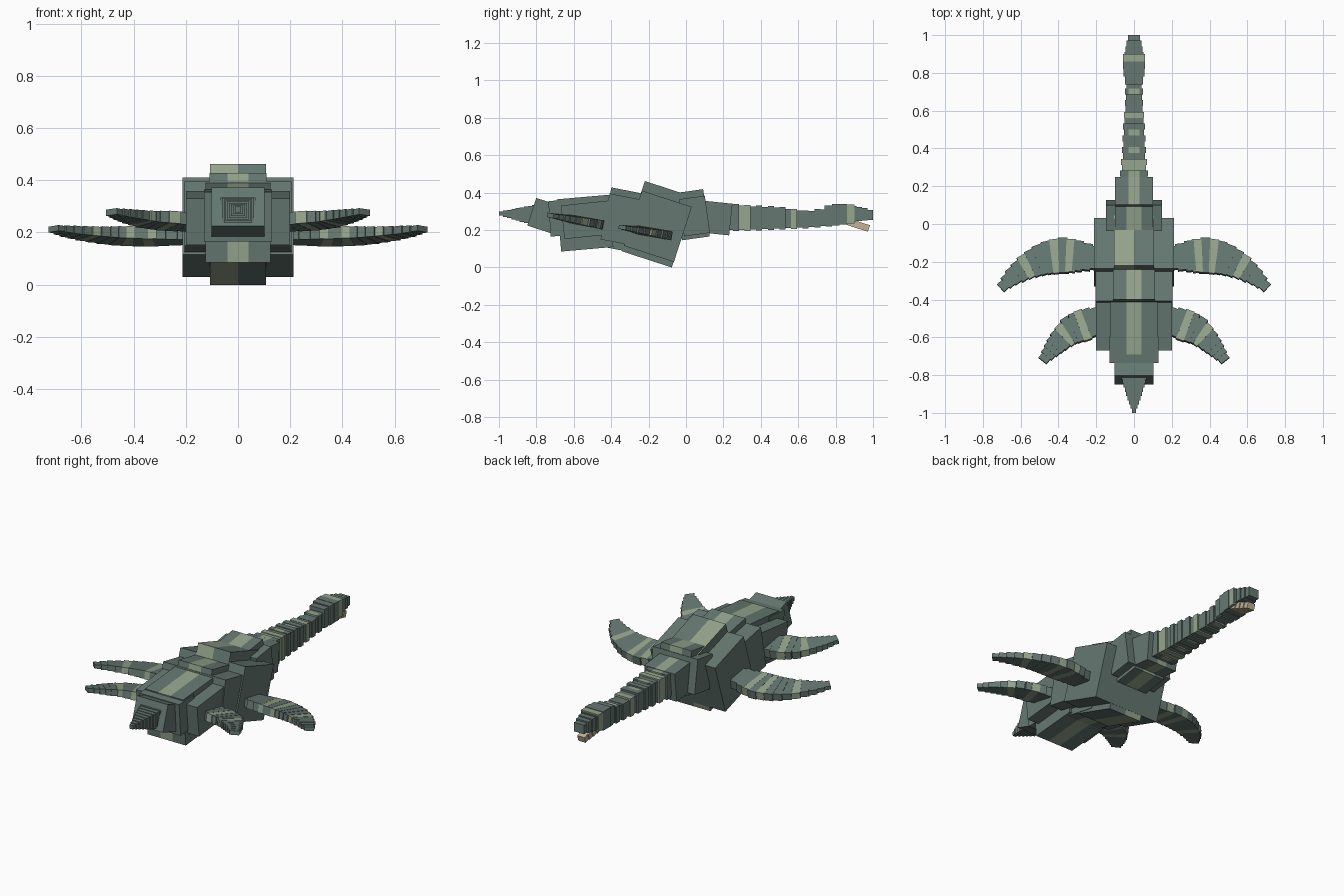
import bpy
import bmesh
from math import atan2, radians
from mathutils import Matrix, Vector

if "Cube" in bpy.data.objects:
    bpy.data.objects.remove(bpy.data.objects["Cube"], do_unlink=True)


def material(name, rgb):
    m = bpy.data.materials.new(name)
    m.use_nodes = True
    col = tuple((c / 255) ** 2.2 for c in rgb) + (1,)
    m.diffuse_color = col
    bsdf = m.node_tree.nodes["Principled BSDF"]
    bsdf.inputs["Base Color"].default_value = col
    bsdf.inputs["Roughness"].default_value = 0.9
    return m


SKIN = material("grey green skin", (101, 119, 112))
PALE = material("pale green stripe", (148, 164, 140))
BONE = material("bone teeth", (190, 178, 148))
MATS = [SKIN, PALE, BONE]


def add_box(bm, size, matrix, mat=0, stripe=None):
    """Box of a given size; an optional lengthwise stripe covers an x range."""
    part = bmesh.new()
    bmesh.ops.create_cube(part, size=1, matrix=Matrix.Diagonal((*size, 1)))
    if stripe:
        for x in stripe:
            if abs(x) < size[0] / 2 - 0.001:
                bmesh.ops.bisect_plane(part, geom=part.verts[:] + part.edges[:] + part.faces[:],
                                       plane_co=(x, 0, 0), plane_no=(1, 0, 0))
    part.normal_update()
    for f in part.faces:
        f.material_index = mat
        if stripe and abs(f.normal.x) < 0.5 and stripe[0] < f.calc_center_median().x < stripe[1]:
            f.material_index = 1
    part.transform(matrix)
    mesh = bpy.data.meshes.new("part")
    part.to_mesh(mesh)
    part.free()
    bm.from_mesh(mesh)
    bpy.data.meshes.remove(mesh)


def finish(name, bm):
    mesh = bpy.data.meshes.new(name)
    bm.to_mesh(mesh)
    bm.free()
    for m in MATS:
        mesh.materials.append(m)
    ob = bpy.data.objects.new(name, mesh)
    bpy.context.scene.collection.objects.link(ob)
    return ob


def block(name, y, z, half, length, height, pitch, stripe=None, mat=0):
    bm = bmesh.new()
    mat4 = Matrix.Translation((0, y, z)) @ Matrix.Rotation(radians(pitch), 4, 'X')
    add_box(bm, (2 * half, length, height), mat4, mat, stripe)
    return finish(name, bm)


def sample(rows, t):
    """Linear interpolation through evenly spaced rows, t from 0 to 1."""
    s = min(max(t, 0), 1) * (len(rows) - 1)
    i = min(int(s), len(rows) - 2)
    return [a + (b - a) * (s - i) for a, b in zip(rows[i], rows[i + 1])]


# Trunk: paired wide and tall blocks
SPINE = (-0.04, 0.04)
block("chest_core", -0.148, 0.231, 0.107, 0.28, 0.395, -18, (-0.107, 0))
block("chest_sides", -0.15, 0.22, 0.213, 0.28, 0.31, -18)
block("belly_core", -0.312, 0.248, 0.11, 0.24, 0.32, -11, SPINE)
block("belly_sides", -0.315, 0.25, 0.205, 0.24, 0.25, -11)
block("hip_core", -0.54, 0.237, 0.125, 0.28, 0.28, 5, SPINE)
block("hip_sides", -0.53, 0.255, 0.2, 0.26, 0.18, 6)
block("rump", -0.66, 0.265, 0.13, 0.14, 0.19, 4)
block("tail_base", -0.763, 0.278, 0.102, 0.13, 0.155, -18)

# Shoulders leading into the neck
block("shoulder_core", 0.035, 0.282, 0.1, 0.15, 0.255, 8, SPINE)
block("shoulder_sides", 0.045, 0.275, 0.147, 0.14, 0.2, 8)
block("neck_root", 0.165, 0.264, 0.1, 0.15, 0.17, -6, (-0.03, 0.03))


def stepped_run(name, rows, y0, y1, count, pale=(), stripes=(), ripple=0.0):
    """Row of boxes along y; rows hold half width, bottom and top."""
    bm = bmesh.new()
    step = (y1 - y0) / count
    for i in range(count):
        half, low, high = sample(rows, (i + 0.5) / count)
        swell = ripple if i % 2 else -ripple
        mat4 = Matrix.Translation((0, y0 + step * (i + 0.5), (low + high) / 2))
        add_box(bm, (2 * (half + swell), abs(step) * 1.02, high - low + 2 * swell),
                mat4, 1 if i in pale else 0,
                (-0.03, 0.03) if i in stripes else None)
    return finish(name, bm)


# Tail, neck and head
stepped_run("tail", [(0.07, 0.222, 0.335), (0.042, 0.25, 0.318), (0.008, 0.28, 0.297)],
            -0.8, -1.0, 9)
stepped_run("neck", [(0.074, 0.196, 0.34), (0.062, 0.2, 0.33), (0.056, 0.206, 0.322),
                     (0.045, 0.212, 0.302), (0.042, 0.222, 0.318)],
            0.22, 0.78, 18, pale=(2, 3, 11), stripes=(0, 1, 5, 8, 15), ripple=0.003)
stepped_run("head", [(0.044, 0.226, 0.328), (0.06, 0.225, 0.342), (0.056, 0.24, 0.336)],
            0.74, 0.9, 4, pale=(3,))
stepped_run("snout", [(0.052, 0.244, 0.332), (0.044, 0.25, 0.322), (0.028, 0.256, 0.304)],
            0.88, 1.0, 4)

# Bone coloured lower jaw with stepped teeth
bm = bmesh.new()
for i in range(4):
    add_box(bm, (0.084 - 0.012 * i, 0.03, 0.036),
            Matrix.Translation((0, 0.88 + 0.028 * i, 0.24 - 0.009 * i))
            @ Matrix.Rotation(radians(-18), 4, 'X'), 2)
finish("lower_jaw", bm)


def flipper(name, side, rows, z, slope, count, pale):
    """Curved paddle of overlapping slabs; rows hold x, y, chord, thickness."""
    bm = bmesh.new()
    y_ref = rows[0][1]
    for i in range(count):
        t = (i + 0.5) / count
        x, y, chord, thick = sample(rows, t)
        a, b = sample(rows, t - 0.08), sample(rows, t + 0.08)
        yaw = atan2(b[1] - a[1], b[0] - a[0])
        run = Vector((rows[-1][0] - rows[0][0], rows[-1][1] - rows[0][1])).length
        mat4 = (Matrix.Translation((x, y, z - slope * (y - y_ref)))
                @ Matrix.Rotation(-atan2(slope, 1), 4, 'X')
                @ Matrix.Rotation(yaw, 4, 'Z'))
        add_box(bm, (run / count * 1.35, chord, thick), mat4, 1 if i in pale else 0)
    if side < 0:
        bm.transform(Matrix.Diagonal((-1, 1, 1, 1)))
        bmesh.ops.reverse_faces(bm, faces=bm.faces[:])
    return finish(name, bm)


FRONT = [(0.18, -0.185, 0.11, 0.05), (0.29, -0.172, 0.16, 0.05), (0.38, -0.168, 0.19, 0.048),
         (0.47, -0.182, 0.17, 0.044), (0.56, -0.222, 0.135, 0.036),
         (0.64, -0.277, 0.09, 0.03), (0.7, -0.335, 0.045, 0.02)]
REAR = [(0.17, -0.5, 0.12, 0.05), (0.26, -0.535, 0.17, 0.048), (0.33, -0.56, 0.15, 0.042),
        (0.39, -0.615, 0.115, 0.036), (0.435, -0.665, 0.085, 0.03),
        (0.48, -0.72, 0.045, 0.022)]
for label, side in (("left", 1), ("right", -1)):
    flipper("front_flipper_" + label, side, FRONT, 0.188, 0.17, 14, (3, 5, 9))
    flipper("rear_flipper_" + label, side, REAR, 0.238, 0.18, 11, (2, 5))
